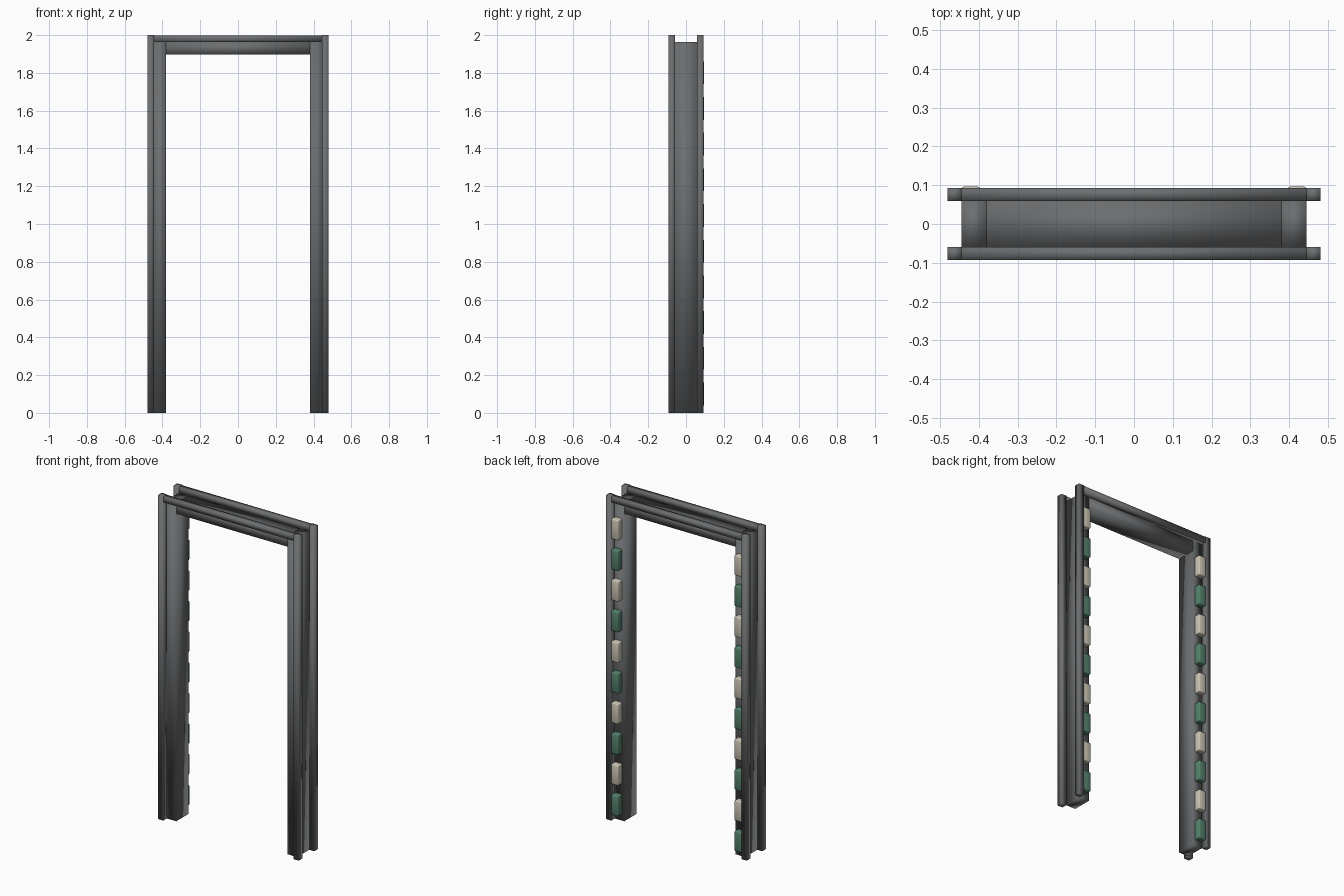
import bpy

cube = bpy.data.objects.get("Cube")
if cube:
    bpy.data.objects.remove(cube, do_unlink=True)


def material(name, rgb):
    mat = bpy.data.materials.new(name)
    mat.use_nodes = True
    colour = (*rgb, 1.0)
    mat.diffuse_color = colour
    mat.node_tree.nodes["Principled BSDF"].inputs["Base Color"].default_value = colour
    return mat


GREY = material("dark grey metal", (0.15, 0.155, 0.16))
CREAM = material("cream lamp", (0.60, 0.56, 0.46))
GREEN = material("green lamp", (0.09, 0.22, 0.15))


def box(name, low, high, mat, bevel=0.0):
    """Soft-shaded box between two opposite corners."""
    bpy.ops.mesh.primitive_cube_add(size=1)
    ob = bpy.context.object
    ob.name = name
    for v in ob.data.vertices:
        v.co = [(a + b) / 2 + c * (b - a) for a, b, c in zip(low, high, v.co)]
    ob.data.materials.append(mat)
    if bevel:
        mod = ob.modifiers.new("rounded edges", "BEVEL")
        mod.width = bevel
        mod.segments = 2
    for face in ob.data.polygons:
        face.use_smooth = True
    return ob


INNER, PANEL, OUTER = 0.38, 0.445, 0.48   # x limits of a post
DEEP, EDGE = 0.059, 0.093                 # y limits of panel and rails
TOP, DECK = 2.0, 1.963                    # rail top and panel top

# Side posts with a pair of outer rails and a column of lamps each
for side, sign in (("left", 1), ("right", -1)):
    def span(a, b):
        return sorted((a * sign, b * sign))

    x0, x1 = span(INNER, PANEL)
    box(side + "_post_panel", (x0, -DEEP, 0), (x1, DEEP, DECK), GREY)
    x0, x1 = span(PANEL, OUTER)
    for end, y0 in (("front", -EDGE), ("back", DEEP)):
        box(f"{side}_{end}_rail", (x0, y0, 0), (x1, y0 + EDGE - DEEP, TOP), GREY)

    x0, x1 = span(0.396, PANEL)
    for i in range(10):
        z = 0.10 + i * 0.189
        box(f"{side}_lamp_{i + 1}", (x0, 0.05, z - 0.062), (x1, 0.096, z + 0.062),
            CREAM if i % 2 else GREEN, 0.006)

# Lintel between the posts, with two rails along its top
box("lintel_panel", (-INNER, -DEEP, 1.897), (INNER, DEEP, DECK), GREY)
for end, y0 in (("front", -EDGE), ("back", DEEP)):
    box(f"top_{end}_rail", (-PANEL, y0, DECK), (PANEL, y0 + EDGE - DEEP, 1.997), GREY)
